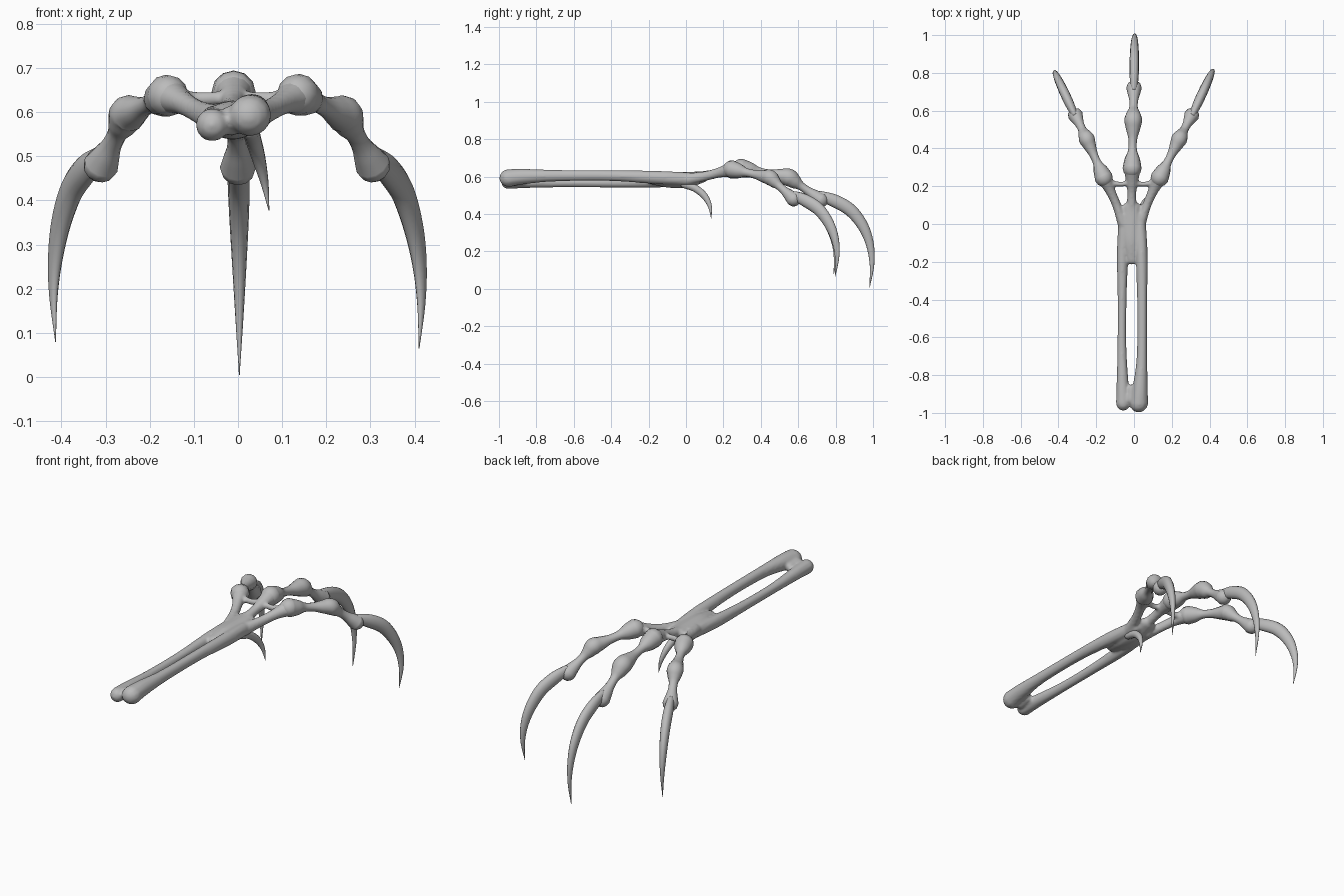
import bpy
import bmesh
import math
from mathutils import Vector

default_cube = bpy.data.objects.get("Cube")
if default_cube:
    bpy.data.objects.remove(default_cube, do_unlink=True)

bone = bpy.data.materials.new("bone_grey")
bone.use_nodes = True
bone.diffuse_color = (0.5, 0.5, 0.5, 1)
bone.node_tree.nodes["Principled BSDF"].inputs["Base Color"].default_value = bone.diffuse_color


def spline(keys, steps):
    """Smooth curve through keys of position, side radius and height radius."""
    keys = [Vector(k) for k in keys]
    padded = [keys[0]] + keys + [keys[-1]]
    points = []
    for a, b, c, d in zip(padded, padded[1:], padded[2:], padded[3:]):
        for i in range(steps):
            t = i / steps
            points.append(b + (c - a) * (t / 2)
                          + (a * 2 - b * 5 + c * 4 - d) * (t * t / 2)
                          + (b * 3 - a - c * 3 + d) * (t ** 3 / 2))
    return points + [keys[-1]]


def sweep(bm, keys, sides=12, steps=5):
    """Tube with an elliptical section and rounded ends along the keys."""
    points = spline(keys, steps)
    centres = [p.to_3d() if len(p) == 3 else Vector(p[:3]) for p in points]
    run = centres[-1] - centres[0]
    side = Vector((run.y, -run.x, 0)).normalized()
    last = len(points) - 1
    rings = []

    def ring(centre, tangent, wide, high):
        up = side.cross(tangent).normalized()
        corners = []
        for k in range(sides):
            angle = math.tau * k / sides
            corners.append(bm.verts.new(centre + side * (math.cos(angle) * wide)
                                        + up * (math.sin(angle) * high)))
        rings.append(corners)

    def cap(index, tangent, sign, angles):
        wide, high = points[index][3], points[index][4]
        for degrees in angles:
            a = math.radians(degrees)
            shift = tangent * (sign * math.sin(a) * min(wide, high))
            ring(centres[index] + shift, tangent, wide * math.cos(a), high * math.cos(a))

    tangents = [(centres[min(i + 1, last)] - centres[max(i - 1, 0)]).normalized()
                for i in range(last + 1)]
    cap(0, tangents[0], -1, (80, 55, 28))
    for p, centre, tangent in zip(points, centres, tangents):
        ring(centre, tangent, max(p[3], 0.001), max(p[4], 0.001))
    cap(last, tangents[last], 1, (28, 55, 80))
    for low, top in zip(rings, rings[1:]):
        for k in range(sides):
            n = (k + 1) % sides
            bm.faces.new((low[k], low[n], top[n], top[k]))
    bm.faces.new(list(reversed(rings[0])))
    bm.faces.new(rings[-1])


def make_part(name, paths, fuse=False):
    mesh = bpy.data.meshes.new(name)
    bm = bmesh.new()
    for path in paths:
        sweep(bm, path)
    bmesh.ops.recalc_face_normals(bm, faces=bm.faces)
    bm.to_mesh(mesh)
    bm.free()
    mesh.materials.append(bone)
    part = bpy.data.objects.new(name, mesh)
    bpy.context.collection.objects.link(part)
    bpy.ops.object.select_all(action="DESELECT")
    part.select_set(True)
    bpy.context.view_layer.objects.active = part
    bpy.ops.object.shade_smooth_by_angle(angle=math.radians(50))
    if fuse:
        remesh = part.modifiers.new("fuse", "REMESH")
        remesh.mode = "VOXEL"
        remesh.voxel_size = 0.007
        remesh.use_smooth_shade = True
        soften = part.modifiers.new("soften", "SMOOTH")
        soften.iterations = 5
    return part


def toe_keys(joints, shaft):
    """Swollen knuckles at the joints with slim shafts between them."""
    keys = []
    for (*a, ra), (*b, rb) in zip(joints, joints[1:]):
        a, b = Vector(a), Vector(b)
        for t, r in ((0, ra), (0.2, ra * 0.8), (0.38, shaft),
                     (0.6, shaft), (0.82, rb * 0.8)):
            keys.append((*a.lerp(b, t), r, r))
    *end, r = joints[-1]
    keys.append((*end, r, r))
    return keys


# Paired forearm bones, palm, splayed hand bones and cross struts
thick_bone = [(0.027, -0.95, 0.592, 0.049, 0.048), (0.032, -0.87, 0.6, 0.041, 0.042),
              (0.042, -0.7, 0.605, 0.028, 0.031), (0.043, -0.4, 0.605, 0.027, 0.029),
              (0.04, -0.15, 0.595, 0.032, 0.036), (0.03, 0.05, 0.585, 0.03, 0.035)]
thin_bone = [(-0.058, -0.95, 0.571, 0.038, 0.038), (-0.06, -0.86, 0.572, 0.033, 0.034),
             (-0.064, -0.65, 0.568, 0.024, 0.026), (-0.063, -0.4, 0.568, 0.024, 0.027),
             (-0.06, -0.15, 0.575, 0.031, 0.034), (-0.05, 0.05, 0.585, 0.03, 0.034)]
head_bridge = [(-0.015, -0.93, 0.58, 0.03, 0.035), (-0.015, -0.87, 0.585, 0.02, 0.025)]
palm = [(-0.012, -0.19, 0.585, 0.03, 0.025), (-0.012, -0.1, 0.583, 0.055, 0.042),
        (-0.012, 0, 0.583, 0.06, 0.044), (-0.012, 0.09, 0.598, 0.05, 0.03)]
middle_hand_bone = [(-0.012, 0.03, 0.59, 0.035, 0.032), (-0.012, 0.15, 0.615, 0.024, 0.024),
                    (-0.01, 0.22, 0.632, 0.032, 0.03), (-0.01, 0.29, 0.645, 0.046, 0.046)]
hand = [thick_bone, thin_bone, head_bridge, palm, middle_hand_bone]
for s in (-1, 1):
    x = -0.012
    hand.append([(x + s * 0.045, 0, 0.585, 0.03, 0.034),
                 (x + s * 0.08, 0.1, 0.602, 0.024, 0.026),
                 (x + s * 0.115, 0.18, 0.622, 0.028, 0.028),
                 (x + s * 0.146, 0.245, 0.637, 0.045, 0.043)])
    hand.append([(x, 0.225, 0.635, 0.018, 0.02), (x + s * 0.06, 0.21, 0.63, 0.013, 0.015),
                 (x + s * 0.13, 0.225, 0.633, 0.018, 0.02)])
make_part("forearm_and_palm", hand, fuse=True)

# Toes
toes = {
    "middle": [(-0.01, 0.295, 0.645, 0.05), (-0.004, 0.55, 0.595, 0.047),
               (0, 0.72, 0.475, 0.041)],
    "right": [(-0.16, 0.245, 0.637, 0.048), (-0.25, 0.45, 0.595, 0.042),
              (-0.31, 0.575, 0.48, 0.04)],
    "left": [(0.136, 0.245, 0.639, 0.048), (0.24, 0.45, 0.594, 0.042),
             (0.305, 0.575, 0.48, 0.04)],
}
for name, joints in toes.items():
    make_part(name + "_toe", [toe_keys(joints, 0.023)])


# Hooked claws, as reach from the last knuckle, height, and the two radii
def claw(name, base, tip, heights, widest):
    base, tip = Vector(base), Vector(tip)
    reaches = (0, 0.3, 0.62, 0.87, 1.01, 1.05, 1)
    sizes = (0.75, 1, 1, 0.85, 0.62, 0.35, 0.03)
    keys = []
    for reach, z, size in zip(reaches, heights, sizes):
        x, y = base.lerp(tip, reach)
        keys.append((x, y, z, widest * 0.72 * size, widest * size))
    make_part(name, [keys])


claw("middle_claw", (0, 0.715), (0.003, 0.981),
     (0.498, 0.47, 0.42, 0.335, 0.235, 0.125, 0.005), 0.034)
claw("right_claw", (-0.315, 0.58), (-0.413, 0.79),
     (0.497, 0.47, 0.425, 0.35, 0.265, 0.18, 0.08), 0.034)
claw("left_claw", (0.31, 0.58), (0.41, 0.797),
     (0.497, 0.468, 0.42, 0.34, 0.255, 0.165, 0.065), 0.034)

# Small hooked spur below the palm
make_part("rear_spur", [[(0.028, -0.01, 0.56, 0.02, 0.022), (0.035, 0.05, 0.537, 0.018, 0.02),
                         (0.047, 0.1, 0.495, 0.015, 0.018), (0.06, 0.128, 0.44, 0.009, 0.011),
                         (0.07, 0.135, 0.378, 0.001, 0.001)]])
